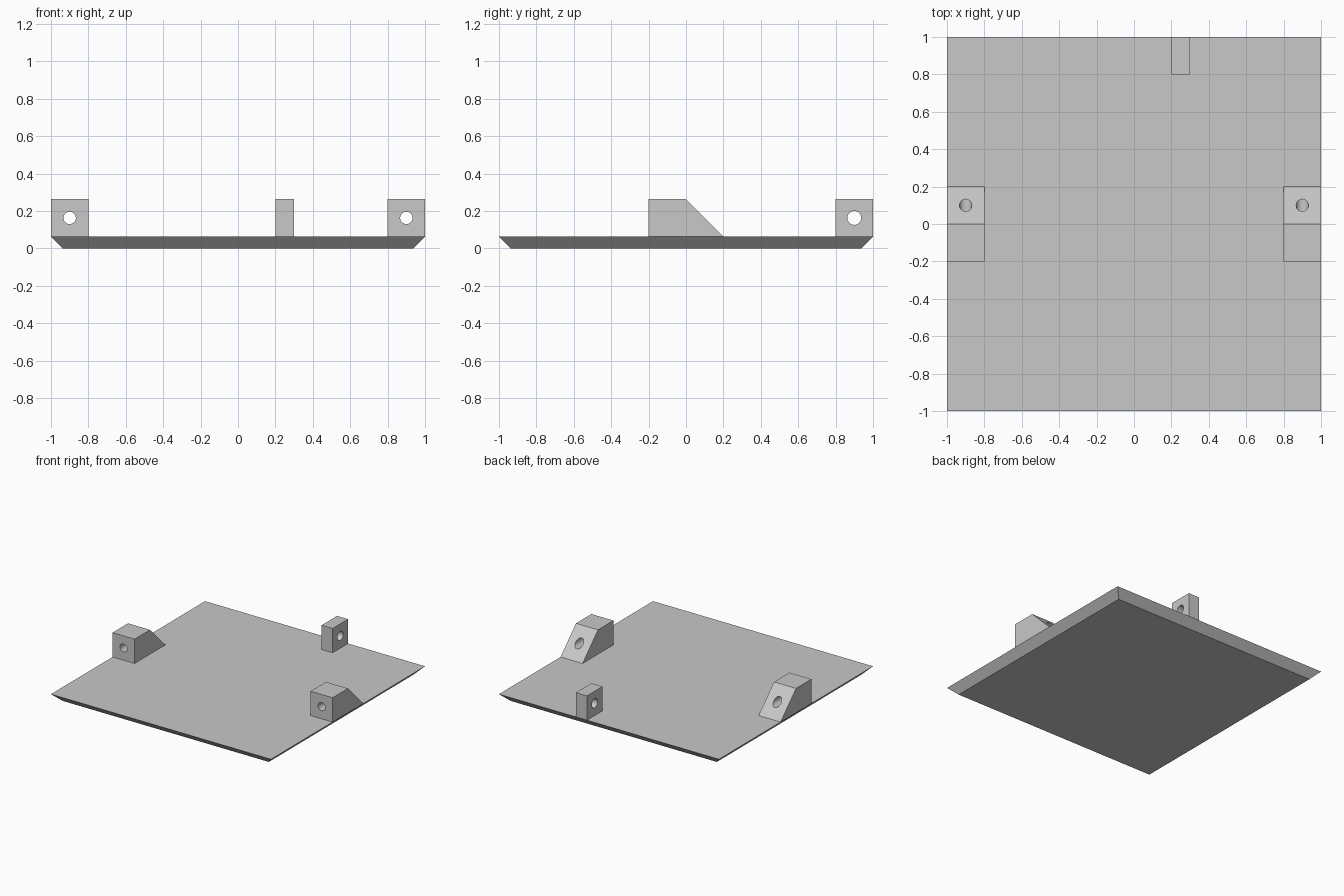
import bpy, bmesh, math
from mathutils import Vector

cube = bpy.data.objects.get("Cube")
if cube:
    bpy.data.objects.remove(cube)

PLATE = 0.0625    # plate thickness, also the width of its chamfer
TAB = 0.2         # tab height above the plate
HOLE_Z = PLATE + TAB / 2

grey = bpy.data.materials.new("plain grey")
grey.use_nodes = True
colour = (0.58, 0.58, 0.58, 1)
grey.diffuse_color = colour
grey.node_tree.nodes["Principled BSDF"].inputs["Base Color"].default_value = colour


def make_object(name, bm):
    bmesh.ops.recalc_face_normals(bm, faces=bm.faces)
    mesh = bpy.data.meshes.new(name)
    bm.to_mesh(mesh)
    bm.free()
    obj = bpy.data.objects.new(name, mesh)
    bpy.context.collection.objects.link(obj)
    mesh.materials.append(grey)
    return obj


def extruded_tab(name, profile, x0, x1):
    """Extrude a side profile of (y, z) points from x0 to x1."""
    bm = bmesh.new()
    face = bm.faces.new([bm.verts.new((x0, y, z)) for y, z in profile])
    side = bmesh.ops.extrude_face_region(bm, geom=[face])["geom"]
    bmesh.ops.translate(bm, vec=(x1 - x0, 0, 0),
                        verts=[v for v in side if isinstance(v, bmesh.types.BMVert)])
    return make_object(name, bm)


def drill(obj, centre, axis, radius):
    """Cut a round hole through obj along the given axis."""
    bm = bmesh.new()
    bmesh.ops.create_cone(bm, cap_ends=True, segments=32,
                          radius1=radius, radius2=radius, depth=0.8)
    turn = Vector((0, 0, 1)).rotation_difference(Vector(axis)).to_matrix()
    bmesh.ops.rotate(bm, verts=bm.verts, matrix=turn)
    bmesh.ops.translate(bm, verts=bm.verts, vec=centre)
    cutter = make_object("hole_cutter", bm)
    mod = obj.modifiers.new("hole", "BOOLEAN")
    mod.operation = "DIFFERENCE"
    mod.solver = "EXACT"
    mod.object = cutter
    bpy.ops.object.select_all(action="DESELECT")
    bpy.context.view_layer.objects.active = obj
    obj.select_set(True)
    bpy.ops.object.modifier_apply(modifier=mod.name)
    bpy.data.objects.remove(cutter)
    bpy.ops.object.shade_smooth_by_angle(angle=math.radians(30))


# Base plate, chamfered inwards towards the underside
bm = bmesh.new()
bmesh.ops.create_cube(bm, size=2)
for v in bm.verts:
    if v.co.z < 0:
        v.co.xy *= 1 - PLATE
    v.co.z = PLATE if v.co.z > 0 else 0
make_object("base_plate", bm)

# Pair of wedge-backed side lugs, drilled front to back
top = PLATE + TAB
wedge = [(-0.2, PLATE), (0.2, PLATE), (0, top), (-0.2, top)]
for name, sign in (("left", 1), ("right", -1)):
    lug = extruded_tab(name + "_lug", wedge, sign * 0.8, sign)
    drill(lug, (sign * 0.9, 0, HOLE_Z), (0, 1, 0), 0.033)

# Thin rear tab, drilled side to side
block = [(0.8, PLATE), (1, PLATE), (1, top), (0.8, top)]
rear = extruded_tab("rear_tab", block, 0.2, 0.3)
drill(rear, (0.25, 0.9, HOLE_Z), (1, 0, 0), 0.037)
